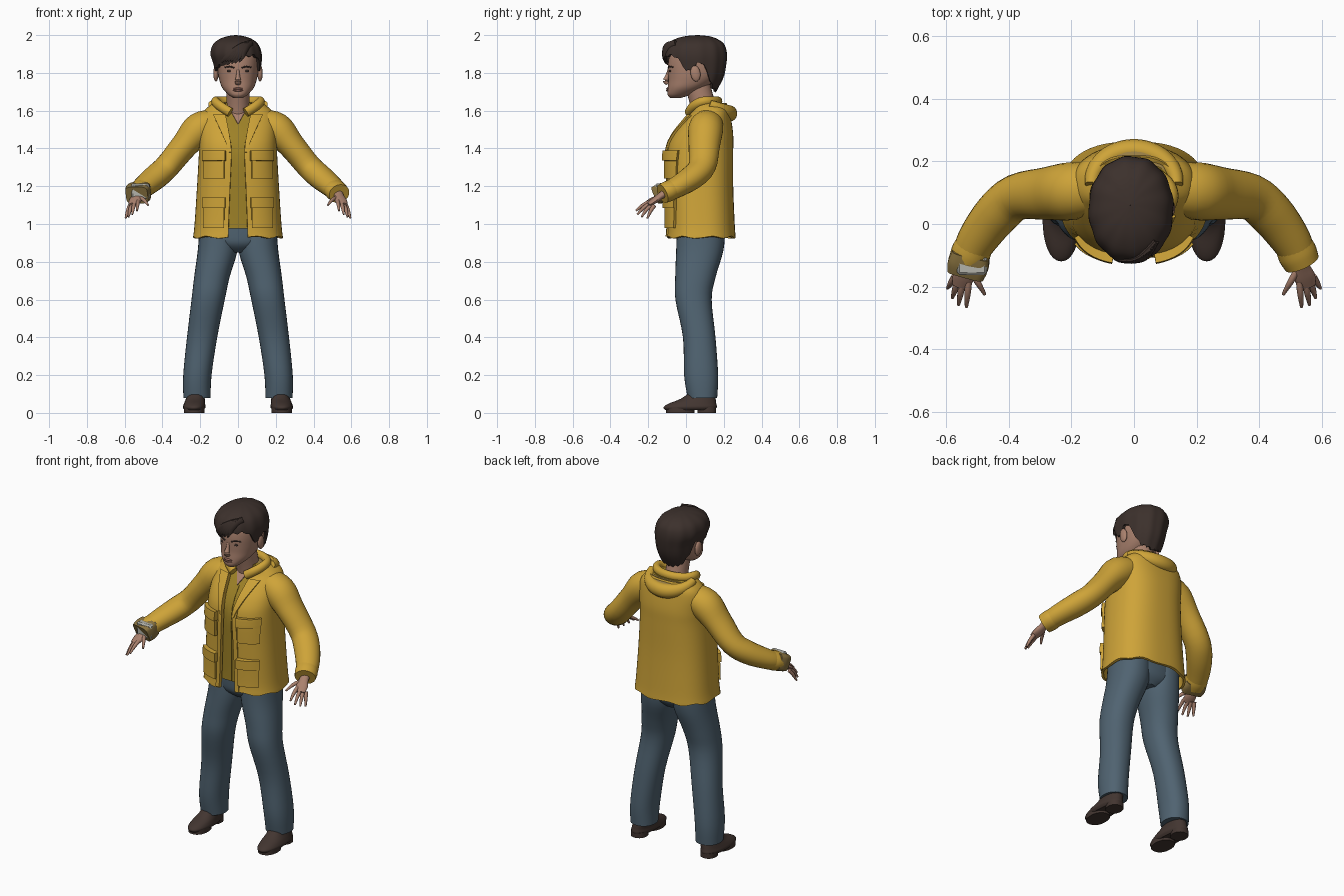
import bpy, bmesh, math
from mathutils import Vector

old = bpy.data.objects.get("Cube")
if old:
    bpy.data.objects.remove(old, do_unlink=True)


def material(name, r, g, b):
    m = bpy.data.materials.new(name)
    m.use_nodes = True
    m.diffuse_color = (r, g, b, 1)
    m.node_tree.nodes["Principled BSDF"].inputs["Base Color"].default_value = (r, g, b, 1)
    return m


yellow = material("jacket yellow", .62, .37, .04)
mustard = material("shirt mustard", .34, .22, .02)
lining = material("hood lining", .32, .21, .06)
denim = material("denim blue", .08, .125, .165)
brown = material("hair brown", .045, .03, .025)
leather = material("shoe leather", .055, .036, .03)
skin = material("skin", .40, .22, .155)
lip = material("lip", .28, .13, .10)
grey = material("watch grey", .45, .45, .40)
tan = material("strap tan", .25, .17, .05)
SIDES = ((1, "left"), (-1, "right"))


def finish(ob, mat):
    ob.data.materials.append(mat)
    ob.data.polygons.foreach_set("use_smooth", [True] * len(ob.data.polygons))
    ob.data.set_sharp_from_angle(angle=math.radians(40))
    return ob


def grid(name, rings, mat, closed=True, caps=True, thick=0):
    """Skin a list of point rings; open sheets get an inward thickness."""
    n = len(rings[0])
    faces = [(i*n + j, i*n + (j+1) % n, (i+1)*n + (j+1) % n, (i+1)*n + j)
             for i in range(len(rings) - 1) for j in range(n if closed else n - 1)]
    if caps:
        faces += [tuple(range(n))[::-1], tuple(range((len(rings) - 1)*n, len(rings)*n))]
    me = bpy.data.meshes.new(name)
    me.from_pydata([tuple(p) for ring in rings for p in ring], [], faces)
    if caps:
        bm = bmesh.new()
        bm.from_mesh(me)
        bmesh.ops.recalc_face_normals(bm, faces=bm.faces)
        bm.to_mesh(me)
        bm.free()
    ob = bpy.data.objects.new(name, me)
    bpy.context.collection.objects.link(ob)
    if thick:
        mod = ob.modifiers.new("thickness", "SOLIDIFY")
        mod.thickness, mod.offset = thick, -1
        bpy.context.view_layer.objects.active = ob
        bpy.ops.object.modifier_apply(modifier=mod.name)
    return finish(ob, mat)


def spline(rows, k=4):
    out = []
    for i in range(len(rows) - 1):
        quad = zip(rows[max(i-1, 0)], rows[i], rows[i+1], rows[min(i+2, len(rows)-1)])
        quad = list(quad)
        for t in (j / k for j in range(k)):
            out.append(tuple(.5*(2*b + (c-a)*t + (2*a - 5*b + 4*c - d)*t*t
                                 + (3*b - a - 3*c + d)*t**3) for a, b, c, d in quad))
    return out + [rows[-1]]


def power(v, p):
    return math.copysign(abs(v)**(2/p), v)


def oval(row, angle, p):
    z, cx, cy, a, b = row[:5]
    return (cx + a*power(math.cos(angle), p), cy + b*power(math.sin(angle), p), z)


def loft(name, rows, mat, p=2.2, n=32):
    """Stack of level ovals: z, centre x, centre y, half width, half depth."""
    return grid(name, [[oval(r, math.tau*j/n, p) for j in range(n)] for r in rows], mat)


def tube(name, path, mat, p=2, n=16, k=4):
    """Oval tube along a path: x, y, z, level radius, upright radius."""
    rows, rings = spline(path, k), []
    for i, r in enumerate(rows):
        t = Vector(rows[min(i+1, len(rows)-1)][:3]) - Vector(rows[max(i-1, 0)][:3])
        side = t.cross(Vector((0, 0, 1))).normalized()
        up = side.cross(t).normalized()
        rings.append([Vector(r[:3]) + side*r[3]*power(math.cos(math.tau*j/n), p)
                      + up*r[4]*power(math.sin(math.tau*j/n), p) for j in range(n)])
    return grid(name, rings, mat)


def ball(name, loc, scale, mat, tilt=0):
    bpy.ops.mesh.primitive_uv_sphere_add(segments=24, ring_count=14, radius=1, location=loc,
                                         rotation=(tilt, 0, 0))
    ob = bpy.context.object
    ob.name, ob.scale = name, scale
    return finish(ob, mat)


def at(rows, z):
    for lo, hi in zip(rows, rows[1:]):
        if z <= hi[0]:
            t = max(0, (z - lo[0]) / max(hi[0] - lo[0], 1e-6))
            return tuple(a + (b - a)*t for a, b in zip(lo, hi))
    return rows[-1]


def front_y(rows, x, z, p):
    _, cx, cy, a, b = at(rows, z)[:5]
    return cy - b*max(0, 1 - abs((x - cx)/a)**p)**(1/p)


# Jacket body, open down the front; the last value is half the gap
body = spline([(.93, 0, .08, .238, .183, .052), (1.0, 0, .08, .23, .178, .05),
               (1.2, 0, .075, .217, .175, .042), (1.38, 0, .075, .207, .175, .035),
               (1.47, 0, .09, .205, .16, .045), (1.55, 0, .115, .20, .125, .06),
               (1.6, 0, .13, .18, .10, .07), (1.64, 0, .125, .13, .09, .07)], 5)
P = 2.5
rings = []
for r in body:
    half = math.acos((r[5] / r[3])**(P/2))
    rings.append([oval(r, -half + (math.pi + 2*half)*j/56, P) for j in range(57)])
for j, (x, y, z) in enumerate(rings[0]):
    rings[0][j] = (x, y, z + .006*math.sin(j*.9))
grid("jacket_body", rings, yellow, closed=False, caps=False, thick=.014)


def patch(name, x0, x1, z0, z1, depth, thick, mat, nx=8, nz=10):
    """Sheet that follows the jacket front; x0 and x1 are functions of z."""
    rings = []
    for i in range(nz + 1):
        z = z0 + (z1 - z0)*i/nz
        lo, hi = sorted((x0(z), x1(z)))
        xs = [lo + (hi - lo)*j/nx for j in range(nx + 1)]
        rings.append([(x, front_y(body, x, z, P) - depth, z) for x in xs])
    grid(name, rings, mat, closed=False, caps=False, thick=thick)


# Shirt seen in the opening, with bare skin at the neck
loft("shirt", [(max(r[0], .975), r[1], r[2], r[3] - .022, r[4] - .022) for r in body
               if r[0] > .96], mustard, P, 48)
patch("shirt_placket", lambda z: -.014, lambda z: .014, .98, 1.53, -.017, .006, mustard)
patch("open_neck", lambda z: -.55*(z - 1.53), lambda z: .55*(z - 1.53) + .001,
      1.53, 1.62, -.015, .008, skin)

for s, side in SIDES:
    # Front edge, lapel and flap pockets
    gap = lambda z: s*at(body, z)[5]
    patch(side + "_front_edge", gap, lambda z: gap(z) + s*.025, .935, 1.42, .007, .012, yellow)
    patch(side + "_lapel", gap, lambda z: gap(z) + s*(.012 + .27*(z - 1.38)),
          1.38, 1.58, .013, .02, yellow)
    for tag, z0, z1 in (("chest", 1.24, 1.39), ("hip", .98, 1.14)):
        edge = lambda x: lambda z: s*x
        patch(f"{side}_{tag}_pocket", edge(.075), edge(.185), z0, z1 - .02, .02, .03, yellow)
        patch(f"{side}_{tag}_flap", edge(.07), edge(.19), z1 - .055, z1, .03, .04, yellow)

    # Sleeve and cuff
    def arm(name, path, mat, **kw):
        return tube(name, [(s*r[0],) + r[1:] for r in path], mat, **kw)
    arm(side + "_sleeve", [(.1, .12, 1.55, .075, .06), (.2, .105, 1.505, .092, .088),
                           (.28, .097, 1.42, .084, .072), (.375, .085, 1.305, .074, .066),
                           (.44, .03, 1.245, .072, .064), (.5, -.05, 1.195, .064, .056),
                           (.53, -.11, 1.165, .054, .05)], yellow, n=24)
    arm(side + "_cuff", [(.51, -.07, 1.185, .06, .053), (.522, -.095, 1.173, .063, .055),
                         (.536, -.125, 1.16, .058, .052)], yellow, n=24)

    # Hand with spread fingers
    arm(side + "_palm", [(.528, -.10, 1.17, .027, .024), (.535, -.135, 1.148, .026, .018),
                         (.545, -.17, 1.122, .034, .016), (.555, -.2, 1.102, .026, .01)], skin)
    for tag, base, tip in (("thumb", (.52, -.15, 1.14), (.476, -.225, 1.10)),
                           ("index", (.528, -.185, 1.12), (.535, -.265, 1.07)),
                           ("middle", (.548, -.188, 1.11), (.56, -.258, 1.05)),
                           ("ring", (.562, -.182, 1.10), (.58, -.236, 1.037)),
                           ("little", (.572, -.168, 1.097), (.595, -.205, 1.03))):
        mid = [(a + b)/2 for a, b in zip(base, tip)]
        mid[2] += .007
        arm(f"{side}_{tag}_finger", [(*base, .011, .011), (*mid, .010, .010),
                                     (*tip, .005, .005)], skin, n=10)

    # Trouser leg
    leg = [(.08, .217, .087, .072, .078), (.2, .215, .08, .075, .09), (.4, .19, .07, .08, .086),
           (.6, .158, .04, .088, .096), (.72, .138, .05, .094, .107),
           (.86, .108, .073, .105, .125), (.98, .104, .08, .1, .128)]
    loft(side + "_trouser_leg", spline([(z, s*x, y, a, b) for z, x, y, a, b in leg]), denim)

    # Shoe with sole and heel
    shoe = [(.014, .232, .02, .05, .13), (.03, .232, .022, .06, .141), (.05, .23, .035, .056, .125),
            (.075, .226, .065, .05, .092), (.11, .222, .085, .046, .065)]
    loft(side + "_shoe", spline([(z, s*x, y, a, b) for z, x, y, a, b in shoe]), leather)
    for tag, y, a, b in (("sole", -.03, .054, .075), ("heel", .11, .046, .05)):
        loft(f"{side}_{tag}", [(0, s*.232, y, a, b), (.03, s*.232, y, a, b)], leather)

loft("trouser_seat", spline([(.85, 0, .08, .06, .08), (.89, 0, .075, .16, .118),
                             (.95, 0, .075, .203, .128), (1.1, 0, .075, .195, .13)]), denim)

# Hood lying on the back, and the collar round the neck
turns = [math.radians(d) for d in range(-90, 91, 15)]
tube("hood_roll", [(.135*math.sin(t), .125 + .11*math.cos(t), 1.635 - .05*math.cos(t),
                    .022 + .014*math.cos(t), .022 + .02*math.cos(t)) for t in turns], yellow)
ball("hood_lining", (0, .165, 1.622), (.132, .092, .02), lining, -.15)
turns = [math.radians(d) for d in range(-160, 161, 20)]
tube("collar", [(.12*math.sin(t), .09 + .08*math.cos(t),
                 1.65 - .06*max(0, (abs(t) - 1.5)/1.3)**1.5, .022, .025) for t in turns], yellow)

# Head and neck
tube("neck", [(0, .115, 1.54, .07, .075), (0, .09, 1.63, .062, .066), (0, .06, 1.74, .062, .066)],
     skin, n=24)
head = spline([(1.668, 0, -.055, .025, .03), (1.685, 0, -.036, .052, .062),
               (1.72, 0, 0, .083, .097), (1.76, 0, .03, .098, .124), (1.8, 0, .045, .106, .14),
               (1.85, 0, .05, .11, .145), (1.9, 0, .055, .108, .14), (1.95, 0, .06, .088, .115),
               (1.975, 0, .06, .05, .07)])
loft("head", head, skin, 2.2, 40)
tube("nose", [(0, -.088, 1.82, .007, .008), (0, -.099, 1.785, .01, .01),
              (0, -.108, 1.757, .017, .014), (0, -.096, 1.742, .014, .008)], skin)
for tag, z in (("upper", 1.716), ("lower", 1.707)):
    ball(tag + "_lip", (0, front_y(head, 0, z, 2.2), z), (.027, .008, .006), lip)
for s, side in SIDES:
    ball(side + "_ear", (s*.117, .05, 1.797), (.014, .026, .043), skin, .15)
    ball(side + "_eye", (s*.043, front_y(head, .043, 1.81, 2.2) + .002, 1.81),
         (.016, .005, .006), brown)
    tube(side + "_eyebrow", [(s*x, front_y(head, x, z, 2.2), z, .004, .004)
                             for x, z in ((.02, 1.826), (.045, 1.834), (.07, 1.829))], brown, n=8)

# Hair cap cut off along a hairline: degrees from the front, height
hair = spline([(1.68, 0, .07, .085, .08), (1.72, 0, .06, .1, .11), (1.78, 0, .055, .115, .145),
               (1.85, -.003, .05, .127, .163), (1.9, -.01, .047, .135, .169),
               (1.95, -.012, .05, .12, .153), (1.98, -.012, .055, .084, .11),
               (1.995, -.012, .06, .04, .06), (2.0, -.012, .06, .001, .001)])
line = [(-180, 1.70), (-135, 1.72), (-115, 1.78), (-105, 1.85), (-92, 1.85), (-82, 1.81),
        (-50, 1.84), (-25, 1.845), (0, 1.865), (20, 1.885), (45, 1.895), (60, 1.87), (72, 1.81),
        (84, 1.81), (92, 1.85), (105, 1.85), (115, 1.78), (135, 1.72), (180, 1.70)]
rings = [[] for _ in range(17)]
for d in range(-180, 180, 3):
    low = at(line, d)[1] + .005*math.sin(math.radians(d*20))
    ridge = 1 + .012*math.sin(math.radians(d*12))
    for i, ring in enumerate(rings):
        z, cx, cy, a, b = at(hair, low + (2 - low)*math.sin(i/16*math.pi/2))
        ring.append(oval((z, cx, cy, a*ridge, b*ridge), math.radians(d - 90), 2.1))
grid("hair_cap", rings, brown, caps=False, thick=.014)

# Swept fringe locks
for i in range(7):
    end_x, end_z, path = -.118 + .021*i, 1.832 + .004*i, []
    for u in (0, .25, .5, .75, 1):
        x, z = .07 + (end_x - .07)*u, 1.955 + (end_z - 1.955)*u**1.5
        r = .018*(1 - u**3) + .003
        path.append((x, front_y(hair, x, z, 2.1) + .003, z, .5*r, r))
    tube(f"fringe_lock_{i + 1}", path, brown, n=10)

# Wrist device on the right arm
tube("wrist_strap", [(-.52, -.092, 1.178, .06, .047), (-.528, -.125, 1.165, .066, .05),
                     (-.536, -.155, 1.152, .06, .047)], tan, p=5, n=24)
bpy.ops.mesh.primitive_cube_add(size=1, location=(-.517, -.128, 1.172))
plate = bpy.context.object
plate.name, plate.scale = "wrist_plate", (.095, .07, .085)
bpy.ops.object.transform_apply(location=False, rotation=False, scale=True)
plate.modifiers.new("soft_edge", "BEVEL").width = .008
finish(plate, grey)
